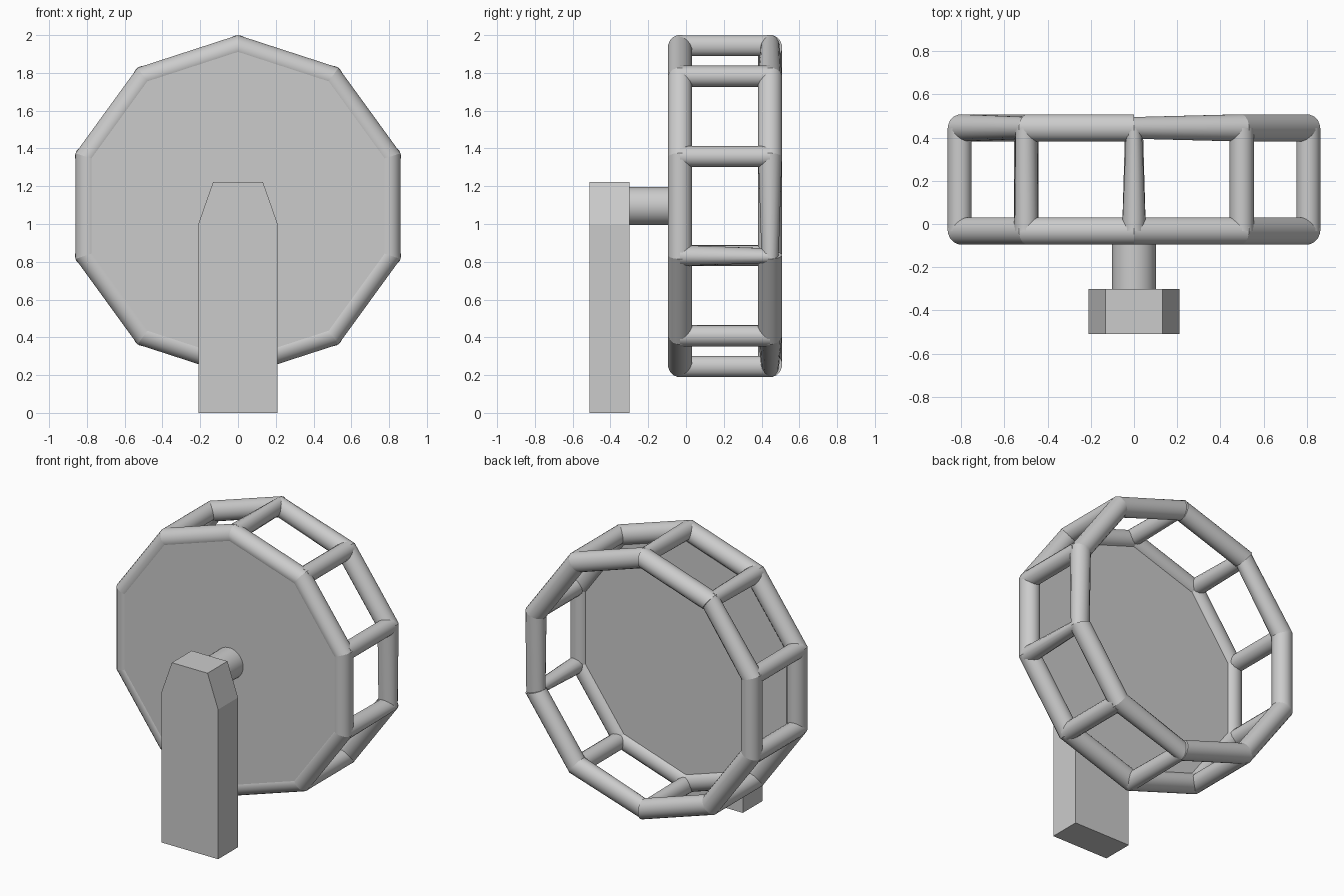
import bpy
import bmesh
from math import cos, sin, pi, radians

if "Cube" in bpy.data.objects:
    bpy.data.objects.remove(bpy.data.objects["Cube"])

grey = bpy.data.materials.new("plain grey")
grey.use_nodes = True
COLOUR = (0.6, 0.6, 0.6, 1)
grey.diffuse_color = COLOUR
grey.node_tree.nodes["Principled BSDF"].inputs["Base Color"].default_value = COLOUR

SIDES = 10
STEP = 2 * pi / SIDES
MITRE = cos(STEP / 2)
HUB_Z = 1.095
CORNER = 0.839          # distance from hub to tube centre at a corner
FRONT_Y, BACK_Y = -0.032, 0.445


def polar(k, radius, y, side=0.0):
    """Point at corner k of the wheel, shifted sideways along the rim."""
    a = pi / 2 + k * STEP
    return (radius * cos(a) - side * sin(a), y, HUB_Z + radius * sin(a) + side * cos(a))


def section(radius, n=16):
    return [(radius * cos((i + 0.5) * 2 * pi / n), radius * sin((i + 0.5) * 2 * pi / n))
            for i in range(n)]


def loft(bm, start, end):
    """Closed prism between two matching loops of points."""
    a = [bm.verts.new(p) for p in start]
    b = [bm.verts.new(p) for p in end]
    n = len(a)
    for i in range(n):
        bm.faces.new((a[i], a[(i + 1) % n], b[(i + 1) % n], b[i]))
    bm.faces.new(a[::-1])
    bm.faces.new(b)


def finish(bm, name, smooth=False):
    bmesh.ops.recalc_face_normals(bm, faces=bm.faces)
    mesh = bpy.data.meshes.new(name)
    bm.to_mesh(mesh)
    bm.free()
    mesh.materials.append(grey)
    if smooth:
        mesh.shade_smooth()
        mesh.set_sharp_from_angle(angle=radians(30))
    obj = bpy.data.objects.new(name, mesh)
    bpy.context.collection.objects.link(obj)


def rim(name, y, tapers):
    """Mitred ring of tubes; tapers maps (edge, end corner) to a depth scale."""
    bm = bmesh.new()
    for k in range(SIDES):
        ends = []
        for corner in (k, k + 1):
            s = tapers.get((k, corner), 1)
            ends.append([polar(corner, CORNER + u / MITRE, y + v * s) for u, v in section(0.064)])
        loft(bm, *ends)
    finish(bm, name, smooth=True)


# Two rims, the back one pinched at a few corners
rim("front_rim", FRONT_Y, {})
rim("back_rim", BACK_Y, {(9, 10): 0.8, (7, 7): 0.72, (1, 1): 0.8, (5, 5): 0.75})

# Crossbars joining the rims, some narrowing towards the back
bar_taper = {0: 0.65, 7: 0.65, 1: 0.85, 5: 0.75}
bm = bmesh.new()
for k in range(SIDES):
    s = bar_taper.get(k, 1)
    loft(bm,
         [polar(k, CORNER + 0.01 + u, FRONT_Y, v) for u, v in section(0.056)],
         [polar(k, CORNER + 0.01 + u, BACK_Y, v * s) for u, v in section(0.056)])
finish(bm, "crossbars", smooth=True)

# Solid front panel
bm = bmesh.new()
loft(bm, [polar(k, CORNER, -0.091) for k in range(SIDES)],
     [polar(k, CORNER, 0.0) for k in range(SIDES)])
finish(bm, "wheel_panel")

# Axle
bm = bmesh.new()
loft(bm, [(x, -0.31, HUB_Z + z) for x, z in section(0.102, 32)],
     [(x, -0.08, HUB_Z + z) for x, z in section(0.102, 32)])
finish(bm, "axle", smooth=True)

# Stand with chamfered top
half = [(0.21, 0), (0.21, 1.0), (0.132, 1.222)]
profile = half + [(-x, z) for x, z in reversed(half)]
bm = bmesh.new()
loft(bm, [(x, -0.51, z) for x, z in profile], [(x, -0.3, z) for x, z in profile])
finish(bm, "stand")
